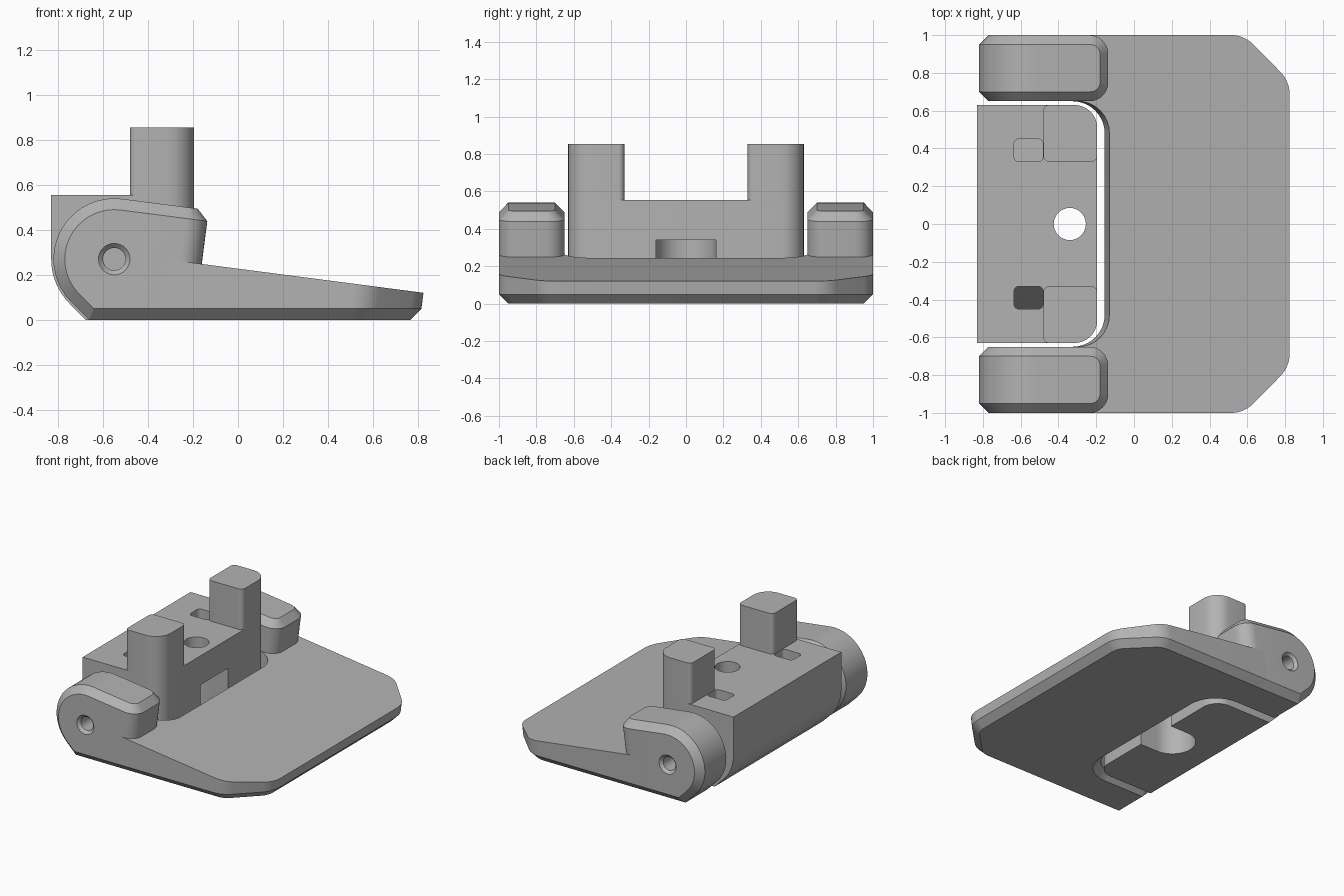
import bpy, bmesh
from math import radians, sin, cos, tan
from mathutils import Vector

if "Cube" in bpy.data.objects:
    bpy.data.objects.remove(bpy.data.objects["Cube"], do_unlink=True)

GREY = (0.45, 0.45, 0.45, 1)
TILT = 0.13          # slope of the plate top and lean of its end walls
PIVOT = (-0.55, 0.27)

mat = bpy.data.materials.new("plain grey")
mat.use_nodes = True
mat.diffuse_color = GREY
mat.node_tree.nodes["Principled BSDF"].inputs["Base Color"].default_value = GREY


def rounded(corners, steps=8):
    """Closed outline from (x, y, radius) corners."""
    out = []
    for i, (x, y, r) in enumerate(corners):
        p = Vector((x, y))
        if r == 0:
            out.append(p)
            continue
        a = (Vector(corners[i - 1][:2]) - p).normalized()
        b = (Vector(corners[(i + 1) % len(corners)][:2]) - p).normalized()
        half = a.angle(b) / 2
        mid = p + (a + b).normalized() * (r / sin(half))
        start = p + a * (r / tan(half)) - mid
        end = p + b * (r / tan(half)) - mid
        turn = start.angle(end)
        for k in range(steps + 1):
            t = k / steps
            out.append(mid + (start * sin((1 - t) * turn) + end * sin(t * turn)) / sin(turn))
    return out


def inset(outline, d):
    """Shrink a counter-clockwise outline by d."""
    out = []
    for i, p in enumerate(outline):
        e1 = (p - outline[i - 1]).normalized()
        e2 = (outline[(i + 1) % len(outline)] - p).normalized()
        n1, n2 = Vector((-e1.y, e1.x)), Vector((-e2.y, e2.x))
        out.append(p + (n1 + n2) * (d / (1 + n1.dot(n2))))
    return out


def loft(rings):
    bm = bmesh.new()
    rows = [[bm.verts.new(p) for p in ring] for ring in rings]
    n = len(rows[0])
    for a, b in zip(rows, rows[1:]):
        for i in range(n):
            j = (i + 1) % n
            bm.faces.new((a[i], a[j], b[j], b[i]))
    bm.faces.new(rows[0][::-1])
    bm.faces.new(rows[-1])
    bmesh.ops.recalc_face_normals(bm, faces=bm.faces)
    return bm


def upright(outline, z0, z1):
    return loft([[(p[0], p[1], z) for p in outline] for z in (z0, z1)])


def sideways(profile, y0, y1):
    return loft([[(x, y, z) for x, z in profile] for y in (y0, y1)])


def make(name, bm):
    bmesh.ops.recalc_face_normals(bm, faces=bm.faces)
    mesh = bpy.data.meshes.new(name)
    bm.to_mesh(mesh)
    bm.free()
    mesh.materials.append(mat)
    ob = bpy.data.objects.new(name, mesh)
    bpy.context.collection.objects.link(ob)
    return ob


def cut(ob, bm):
    tool = make("cutter", bm)
    tool.hide_render = True
    mod = ob.modifiers.new("cut", "BOOLEAN")
    mod.operation, mod.solver, mod.object = "DIFFERENCE", "EXACT", tool
    bpy.context.view_layer.objects.active = ob
    bpy.ops.object.modifier_apply(modifier=mod.name)
    bpy.data.objects.remove(tool, do_unlink=True)


def circle(cx, cy, r, n=32):
    return [(cx + r * cos(radians(360 * k / n)), cy + r * sin(radians(360 * k / n))) for k in range(n)]


def arc(r, a0, a1, n=18):
    return [(PIVOT[0] + r * cos(radians(a0 + (a1 - a0) * k / n)),
             PIVOT[1] + r * sin(radians(a0 + (a1 - a0) * k / n))) for k in range(n + 1)]


def round_back(bm, width):
    """Round the two upright edges on the plate side."""
    edges = [e for e in bm.edges if all(v.co.x > -0.2 for v in e.verts)
             and abs(e.verts[0].co.y - e.verts[1].co.y) < 1e-4]
    bmesh.ops.bevel(bm, geom=edges, offset=width, segments=8, profile=0.5, affect="EDGES")


# Sloping plate with a notch and a chamfered underside
half = [(-0.35, 0), (0.57, 0.17)]
outline = rounded([(-0.35, -1, 0), (0.57, -1, 0.17), (0.815, -0.755, 0.17),
                   (0.815, 0.755, 0.17), (0.57, 1, 0.17), (-0.35, 1, 0),
                   (-0.35, 0.65, 0), (-0.155, 0.65, 0.17),
                   (-0.155, -0.65, 0.17), (-0.35, -0.65, 0)])
top = []
for p in outline:
    t = (0.1775 - TILT * p.x) / (1 + TILT * TILT)
    top.append((p.x + TILT * t, p.y, 0.05 + t))
plate = make("base_plate", loft([[(p.x, p.y, 0) for p in inset(outline, 0.05)],
                                 [(p.x, p.y, 0.05) for p in outline], top]))
parts = [plate]

# Hinge ears with chamfered rims and countersunk pin holes
ear_profile = arc(0.27, 225, 82.6) + [(-0.13, 0.488), (-0.193, 0), (-0.662, 0)]
for name, side in (("left_ear", 1), ("right_ear", -1)):
    bm = sideways(ear_profile, 0.65 * side, side)
    round_back(bm, 0.1)
    bm.normal_update()
    rim = [e for e in bm.edges if e.calc_face_angle(0) > radians(60)]
    bmesh.ops.bevel(bm, geom=rim, offset=0.05, segments=1, affect="EDGES")
    ear = make(name, bm)
    hole = [(1.02, 0.09), (0.98, 0.05), (0.75, 0.05)]
    cut(ear, loft([[(x, y * side, z) for x, z in circle(*PIVOT, r)] for y, r in hole]))
    parts.append(ear)

# Centre block between the ears
block_profile = [(-0.83, 0.555)] + arc(0.28, 180, 225, 8) + [(-0.676, 0), (-0.195, 0), (-0.195, 0.555)]
bm = sideways(block_profile, -0.63, 0.63)
round_back(bm, 0.12)
block = make("centre_block", bm)

# Screw hole and the open slot below it
cut(block, upright(circle(-0.34, 0, 0.085), -0.1, 0.7))
cut(block, upright(rounded([(0, -0.16, 0), (0, 0.16, 0), (-0.5, 0.16, 0.159),
                            (-0.5, -0.16, 0.159)], 12), -0.1, 0.34))

# Small pockets with sloping floors, and the two posts
for name, side in (("left_post", 1), ("right_post", -1)):
    pocket = rounded([(-0.635, 0.33, 0.025), (-0.482, 0.33, 0.025),
                      (-0.482, 0.45, 0.025), (-0.635, 0.45, 0.025)], 4)
    cut(block, loft([[(p.x, p.y * side, 0.45 - 1.5 * (p.y - 0.33)) for p in pocket],
                     [(p.x, p.y * side, 0.7) for p in pocket]]))
    foot = rounded([(-0.48, 0.33, 0.03), (-0.195, 0.33, 0.03),
                    (-0.195, 0.63, 0.12), (-0.48, 0.63, 0.03)])
    parts.append(make(name, upright([(p.x, p.y * side) for p in foot], 0.545, 0.855)))
parts.append(block)

# Smooth the curved faces, keep the hard edges
bpy.ops.object.select_all(action="DESELECT")
for ob in parts:
    ob.select_set(True)
bpy.context.view_layer.objects.active = block
bpy.ops.object.shade_smooth_by_angle(angle=radians(25))
